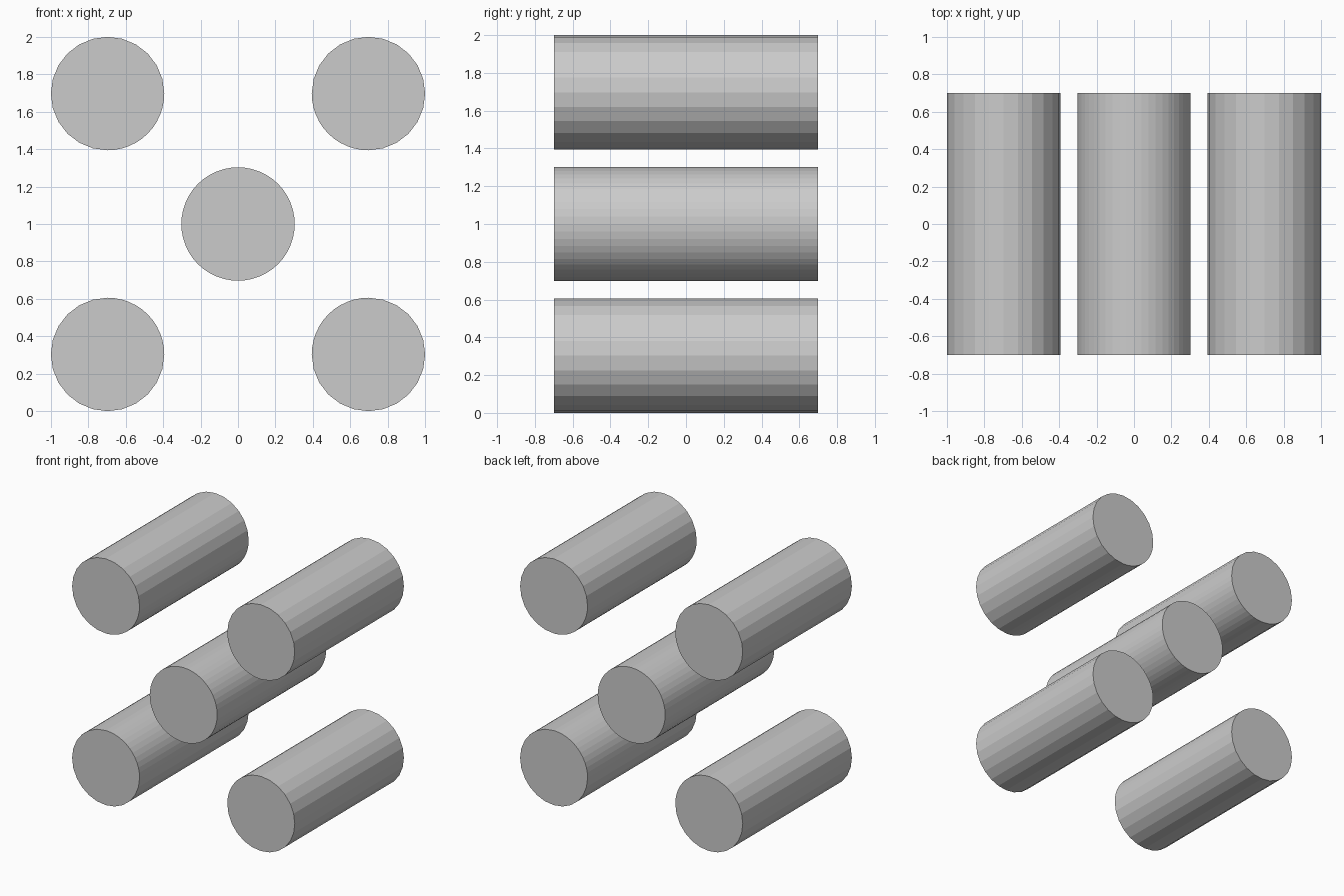
import bpy, bmesh
from math import cos, sin, pi, radians

if "Cube" in bpy.data.objects:
    bpy.data.objects.remove(bpy.data.objects["Cube"])

R, HALF, OFF = 0.303, 0.70, 0.697


def rod(name, x, z, angles):
    """Solid flat-faced rod along y, cross-section points at the given angles."""
    bm = bmesh.new()
    ring = [bm.verts.new((R * cos(a), -HALF, R * sin(a))) for a in angles]
    cap = bm.faces.new(ring)
    ext = bmesh.ops.extrude_face_region(bm, geom=[cap], use_keep_orig=True)
    moved = [g for g in ext["geom"] if isinstance(g, bmesh.types.BMVert)]
    bmesh.ops.translate(bm, verts=moved, vec=(0, 2 * HALF, 0))
    bmesh.ops.recalc_face_normals(bm, faces=bm.faces)
    mesh = bpy.data.meshes.new(name)
    bm.to_mesh(mesh)
    bm.free()
    ob = bpy.data.objects.new(name, mesh)
    ob.location = (x, 0, z)
    bpy.context.collection.objects.link(ob)
    return ob


# Centre rod: fine facets all round
rod("centre_rod", 0, 1, [2 * pi * i / 48 for i in range(48)])

# Corner rods: fine facets on the quarter facing the centre, coarser elsewhere
for sx, side in ((-1, "left"), (1, "right")):
    for sz, level in ((-1, "lower"), (1, "upper")):
        start = {(-1, -1): 0, (1, -1): 90, (1, 1): 180, (-1, 1): 270}[sx, sz]
        degs = [7.5 * i for i in range(12)] + [90 + 15 * i for i in range(18)]
        rod(f"{level}_{side}_rod", sx * OFF, 1 + sz * OFF,
            [radians(start + d) for d in degs])
